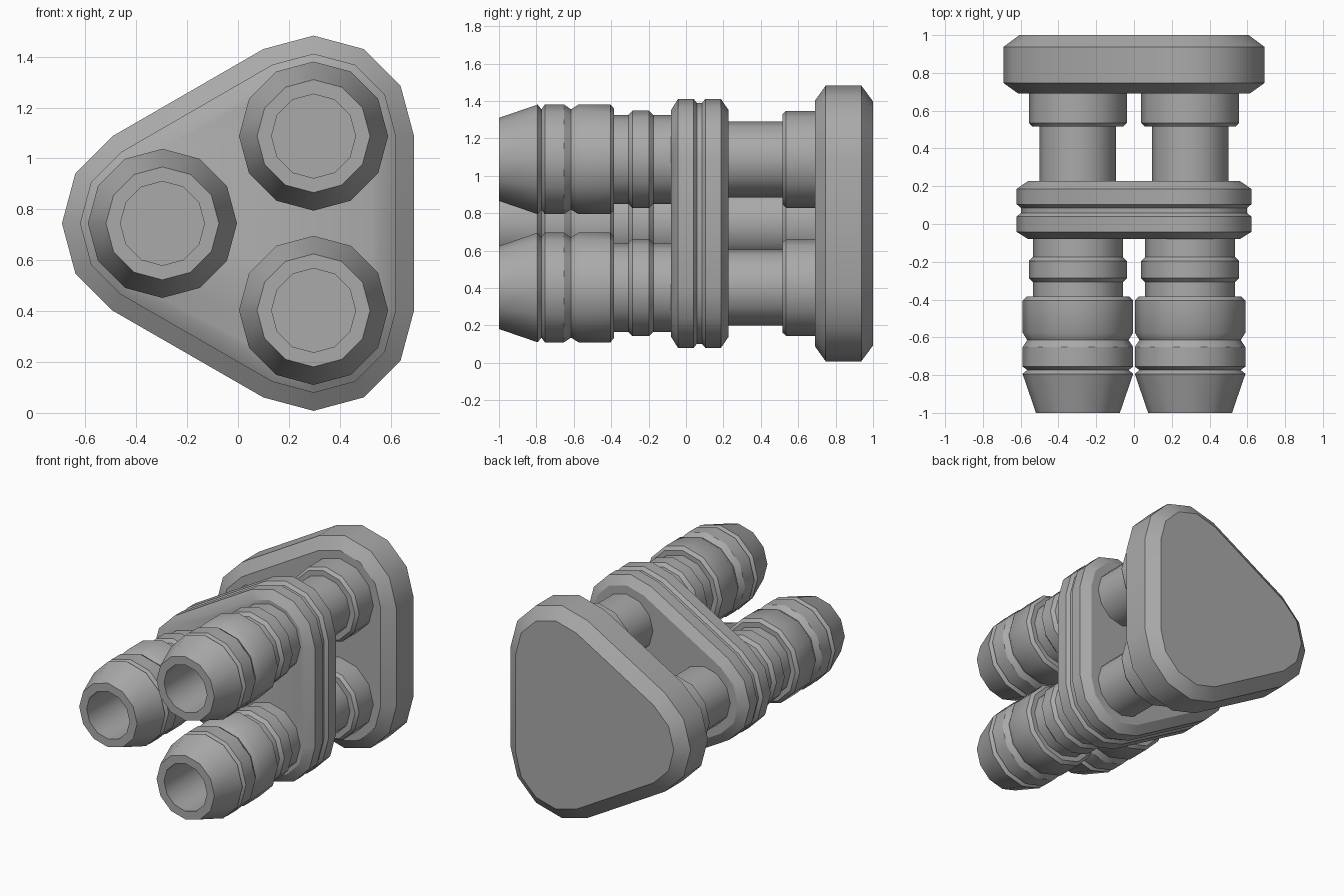
import bpy, bmesh
from math import sin, cos, radians

cube = bpy.data.objects.get("Cube")
if cube:
    bpy.data.objects.remove(cube)

grey = bpy.data.materials.new("plain_grey")
grey.use_nodes = True
grey.diffuse_color = (0.4, 0.4, 0.4, 1)
grey.node_tree.nodes["Principled BSDF"].inputs["Base Color"].default_value = (0.4, 0.4, 0.4, 1)

# Barrel axes as (x, z)
UPPER, SIDE, LOWER = (0.297, 1.088), (-0.297, 0.745), (0.297, 0.403)


def arc(centre, r, start, stop):
    return [(centre[0] + r * cos(radians(a)), centre[1] + r * sin(radians(a)))
            for a in range(start, stop, 30)]


def rounded_triangle(r):
    return arc(UPPER, r, 0, 121) + arc(SIDE, r, 120, 241) + arc(LOWER, r, 240, 361)


def loft(name, outline, profile):
    """Skin outline(radius) along y through the (y, radius) profile and cap both ends."""
    bm = bmesh.new()
    rings = [[bm.verts.new((x, y, z)) for x, z in outline(r)] for y, r in profile]
    for a, b in zip(rings, rings[1:]):
        for i in range(len(a)):
            bm.faces.new((a[i - 1], a[i], b[i], b[i - 1]))
    bm.faces.new(rings[0])
    bm.faces.new(rings[-1])
    bmesh.ops.recalc_face_normals(bm, faces=bm.faces)
    mesh = bpy.data.meshes.new(name)
    bm.to_mesh(mesh)
    bm.free()
    mesh.materials.append(grey)
    obj = bpy.data.objects.new(name, mesh)
    bpy.context.collection.objects.link(obj)
    bpy.ops.object.select_all(action='DESELECT')
    obj.select_set(True)
    bpy.context.view_layer.objects.active = obj
    bpy.ops.object.shade_smooth_by_angle(angle=radians(32))
    return obj


# Chamfered plates
loft("back_plate", rounded_triangle,
     [(0.69, 0.315), (0.747, 0.395), (0.937, 0.395), (1.0, 0.31)])
loft("grooved_middle_plate", rounded_triangle,
     [(-0.08, 0.263), (-0.042, 0.324), (0.04, 0.324), (0.058, 0.302),
      (0.086, 0.302), (0.104, 0.324), (0.186, 0.324), (0.228, 0.263)])

# Barrel from bore floor, out over the muzzle and back along the outside
BARREL = [(-0.5, 0.165), (-1.0, 0.165), (-1.0, 0.222),
          (-0.793, 0.293), (-0.773, 0.268), (-0.755, 0.293), (-0.652, 0.293),
          (-0.615, 0.268), (-0.575, 0.293), (-0.405, 0.293), (-0.385, 0.272),
          (-0.385, 0.238), (-0.308, 0.238), (-0.287, 0.26), (-0.197, 0.26),
          (-0.175, 0.238), (0.0, 0.238)]
ROD = [(0.1, 0.203), (0.515, 0.203), (0.515, 0.24), (0.535, 0.259), (0.72, 0.259)]

for label, centre in (("upper", UPPER), ("side", SIDE), ("lower", LOWER)):
    circle = lambda r, c=centre: arc(c, r, 0, 360)
    loft(label + "_barrel", circle, BARREL)
    loft(label + "_rear_rod", circle, ROD)
